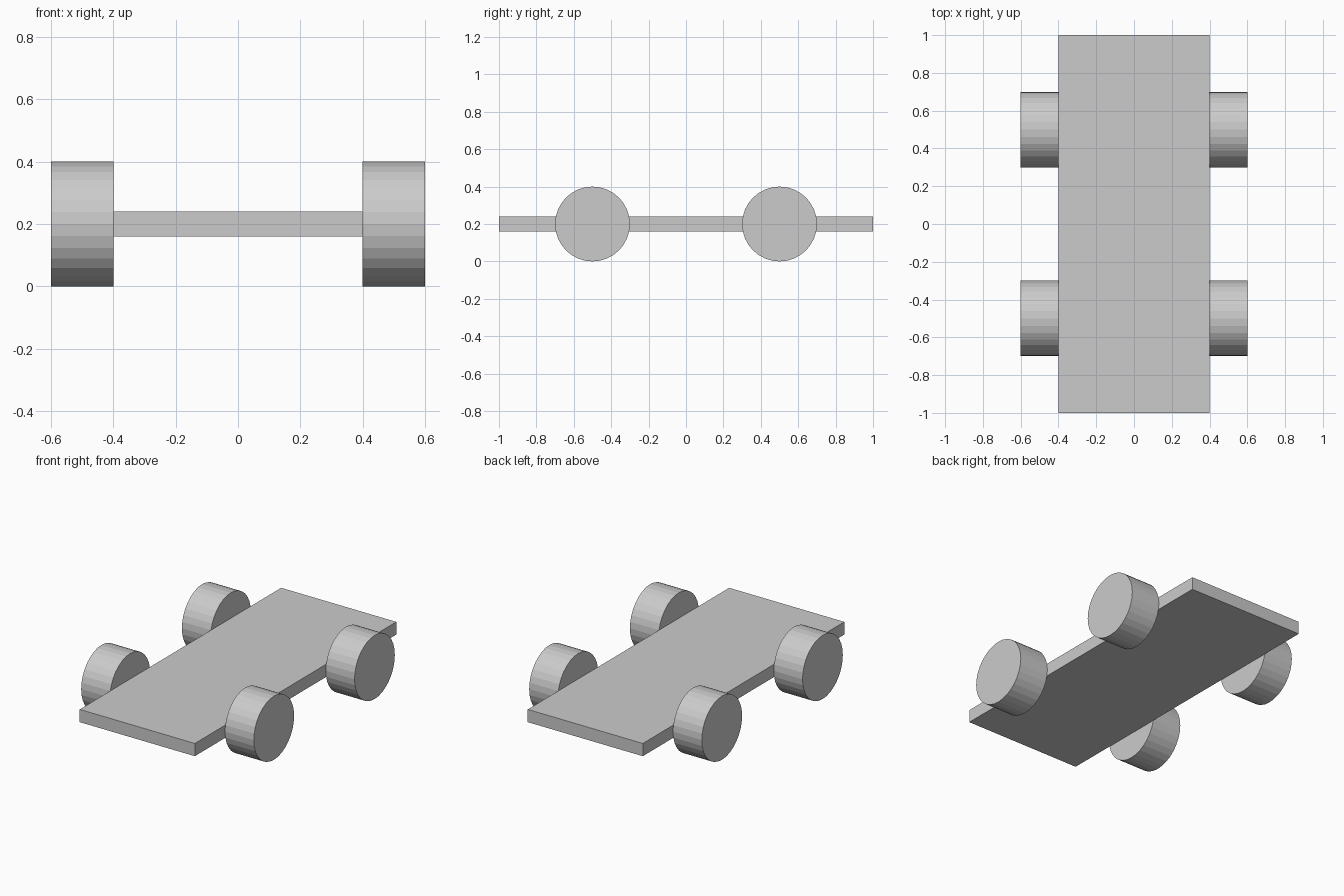
import bpy
from math import pi

if "Cube" in bpy.data.objects:
    bpy.data.objects.remove(bpy.data.objects["Cube"])

# Flat deck
bpy.ops.mesh.primitive_cube_add(size=1, location=(0, 0, 0.2))
deck = bpy.context.object
deck.name = "deck"
deck.scale = (0.8, 2.0, 0.08)
bpy.ops.object.transform_apply(location=False, rotation=False, scale=True)


def add_wheel(name, x, y):
    bpy.ops.mesh.primitive_cylinder_add(
        vertices=32, radius=0.2, depth=0.2,
        location=(x, y, 0.2), rotation=(0, pi / 2, 0))
    bpy.context.object.name = name


# Four wheels, flush against the deck sides
for side, x in (("left", -0.5), ("right", 0.5)):
    for end, y in (("front", -0.5), ("back", 0.5)):
        add_wheel(f"{end}_{side}_wheel", x, y)
